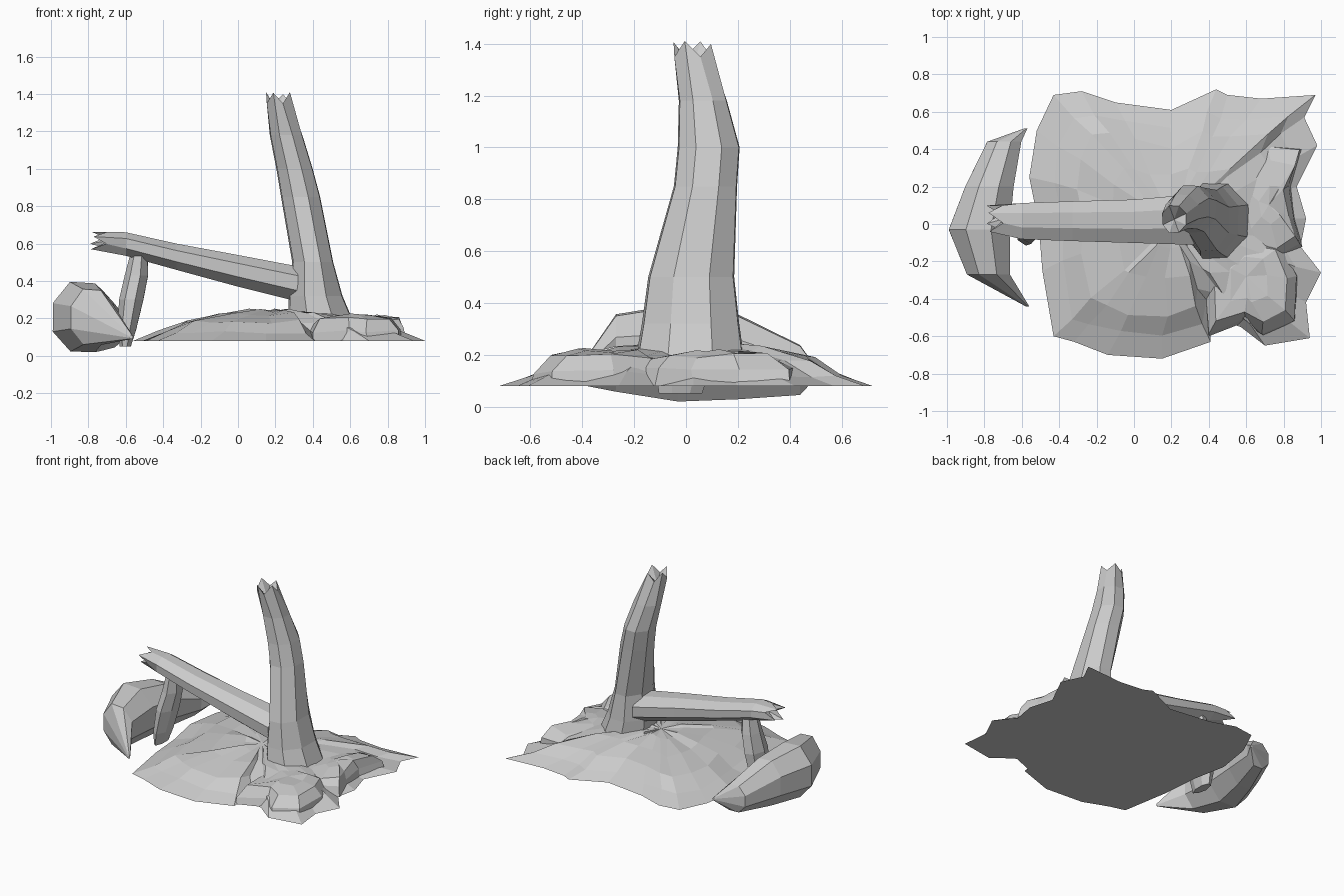
import bpy, bmesh, math, random
from mathutils import Vector

if "Cube" in bpy.data.objects:
    bpy.data.objects.remove(bpy.data.objects["Cube"])

random.seed(4)


def finish(name, bm):
    bmesh.ops.recalc_face_normals(bm, faces=bm.faces[:])
    me = bpy.data.meshes.new(name)
    bm.to_mesh(me)
    bm.free()
    ob = bpy.data.objects.new(name, me)
    bpy.context.collection.objects.link(ob)
    return ob


def loft(name, axis, sections, sides=8, rough=0.06, jag=0.0, sink=0.0):
    """Skin rings (position, a0, a1, b0, b1); optional splintered last end."""
    bm = bmesh.new()
    order = {'x': (1, 2, 0), 'y': (0, 2, 1), 'z': (0, 1, 2)}[axis]
    wobble = [1 + random.uniform(-rough, rough) for _ in range(sides)]

    def point(a, b, p):
        v = Vector((0, 0, 0))
        v[order[0]], v[order[1]], v[order[2]] = a, b, p
        return v
    rings, k = [], 1.04
    for i, (p, a0, a1, b0, b1) in enumerate(sections):
        ring = []
        for j in range(sides):
            t = 2 * math.pi * (j + 0.5) / sides
            off = 0
            if i == len(sections) - 1 and jag:
                off = jag * (1 if j % 2 else -0.3) * random.uniform(0.7, 1)
            ring.append(bm.verts.new(point(
                (a0 + a1) / 2 + (a1 - a0) / 2 * math.cos(t) * wobble[j] * k,
                (b0 + b1) / 2 + (b1 - b0) / 2 * math.sin(t) * wobble[j] * k, p + off)))
        rings.append(ring)
    for r, s in zip(rings, rings[1:]):
        for j in range(sides):
            bm.faces.new((r[j], r[(j + 1) % sides], s[(j + 1) % sides], s[j]))
    for ring, sec, d in ((rings[0], sections[0], 0), (rings[-1], sections[-1], sink)):
        c = bm.verts.new(point((sec[1] + sec[2]) / 2, (sec[3] + sec[4]) / 2, sec[0] + d))
        for j in range(sides):
            bm.faces.new((ring[j], ring[(j + 1) % sides], c))
    return finish(name, bm)


def mound(name, outline, centre, levels, base=0.08, rough=0.012):
    """Terraced heap: the outline shrunk towards the centre at each level."""
    bm = bmesh.new()
    c = Vector(centre)
    rings = []
    for i, (s, z) in enumerate(levels):
        ring = []
        for x, y in outline:
            q = c + (Vector((x, y)) - c) * s
            if i:
                q += Vector((random.uniform(-1, 1), random.uniform(-1, 1))) * 0.015
            ring.append(bm.verts.new((q.x, q.y, z + (random.uniform(-rough, rough) if i else 0))))
        rings.append(ring)
    n = len(outline)
    for r, s in zip(rings, rings[1:]):
        for j in range(n):
            bm.faces.new((r[j], r[(j + 1) % n], s[(j + 1) % n], s[j]))
    for ring, z in ((rings[0], base), (rings[-1], levels[-1][1])):
        v = bm.verts.new((c.x, c.y, z))
        for j in range(n):
            bm.faces.new((ring[j], ring[(j + 1) % n], v))
    return finish(name, bm)


# earth mound
outline = [(-0.43, -0.60), (-0.32, -0.63), (-0.14, -0.70), (0.15, -0.72), (0.41, -0.63),
           (0.41, -0.50), (0.57, -0.55), (0.70, -0.65), (0.94, -0.61), (0.92, -0.42),
           (1.00, -0.26), (0.89, -0.12), (0.92, 0.03), (0.87, 0.20), (0.98, 0.42),
           (0.91, 0.57), (0.97, 0.69), (0.68, 0.67), (0.50, 0.69), (0.44, 0.72),
           (0.20, 0.61), (-0.10, 0.65), (-0.28, 0.71), (-0.43, 0.69), (-0.52, 0.50),
           (-0.56, 0.25), (-0.51, 0.0), (-0.49, -0.25)]
mound("earth_mound", outline, (0.2, 0.0),
      [(1, 0.08), (0.83, 0.125), (0.68, 0.185), (0.42, 0.225), (0.18, 0.24)])

# raised roots on the front right and right side
mound("front_root", [(0.40, -0.60), (0.58, -0.53), (0.70, -0.60), (0.86, -0.52), (0.88, -0.28),
                     (0.80, -0.08), (0.55, -0.05), (0.37, -0.20)], (0.6, -0.28),
      [(1, 0.08), (0.94, 0.13), (0.78, 0.195), (0.4, 0.215)])
mound("side_root", [(0.76, -0.20), (0.90, -0.12), (0.86, 0.03), (0.84, 0.20), (0.90, 0.40),
                    (0.72, 0.42), (0.55, 0.20), (0.55, -0.15)], (0.72, 0.1),
      [(1, 0.08), (0.95, 0.14), (0.75, 0.195), (0.3, 0.21)])

# standing broken trunk
loft("trunk", 'z', [
    (0.18, 0.27, 0.62, -0.20, 0.23), (0.32, 0.27, 0.56, -0.175, 0.21),
    (0.50, 0.29, 0.51, -0.15, 0.19), (0.85, 0.23, 0.44, -0.05, 0.20),
    (1.00, 0.205, 0.40, -0.035, 0.21), (1.18, 0.17, 0.345, -0.03, 0.16),
    (1.36, 0.15, 0.28, -0.05, 0.10)], jag=0.05, sink=-0.06)

# fallen log leaning on the trunk
log = loft("fallen_log", 'x', [
    (0.32, -0.11, 0.17, 0.29, 0.485), (0.0, -0.10, 0.14, 0.37, 0.545),
    (-0.33, -0.09, 0.13, 0.46, 0.605), (-0.60, -0.08, 0.12, 0.535, 0.665),
    (-0.72, -0.04, 0.105, 0.57, 0.665)], jag=-0.07, sink=0.04)

# branch stub propping up the log
loft("prop_branch", 'z', [
    (0.05, -0.63, -0.57, -0.10, 0.06), (0.14, -0.64, -0.54, -0.11, 0.09),
    (0.30, -0.63, -0.50, -0.10, 0.11), (0.43, -0.60, -0.475, -0.07, 0.10),
    (0.55, -0.57, -0.48, -0.05, 0.08)], sides=7)

# crescent-shaped boulder, sections run front to back
loft("crescent_boulder", 'y', [
    (-0.44, -0.58, -0.56, 0.09, 0.11), (-0.27, -0.90, -0.66, 0.05, 0.36),
    (-0.03, -1.00, -0.66, 0.01, 0.40), (0.20, -0.91, -0.64, 0.02, 0.36),
    (0.44, -0.79, -0.60, 0.04, 0.24), (0.51, -0.59, -0.57, 0.12, 0.14)], rough=0.03)
